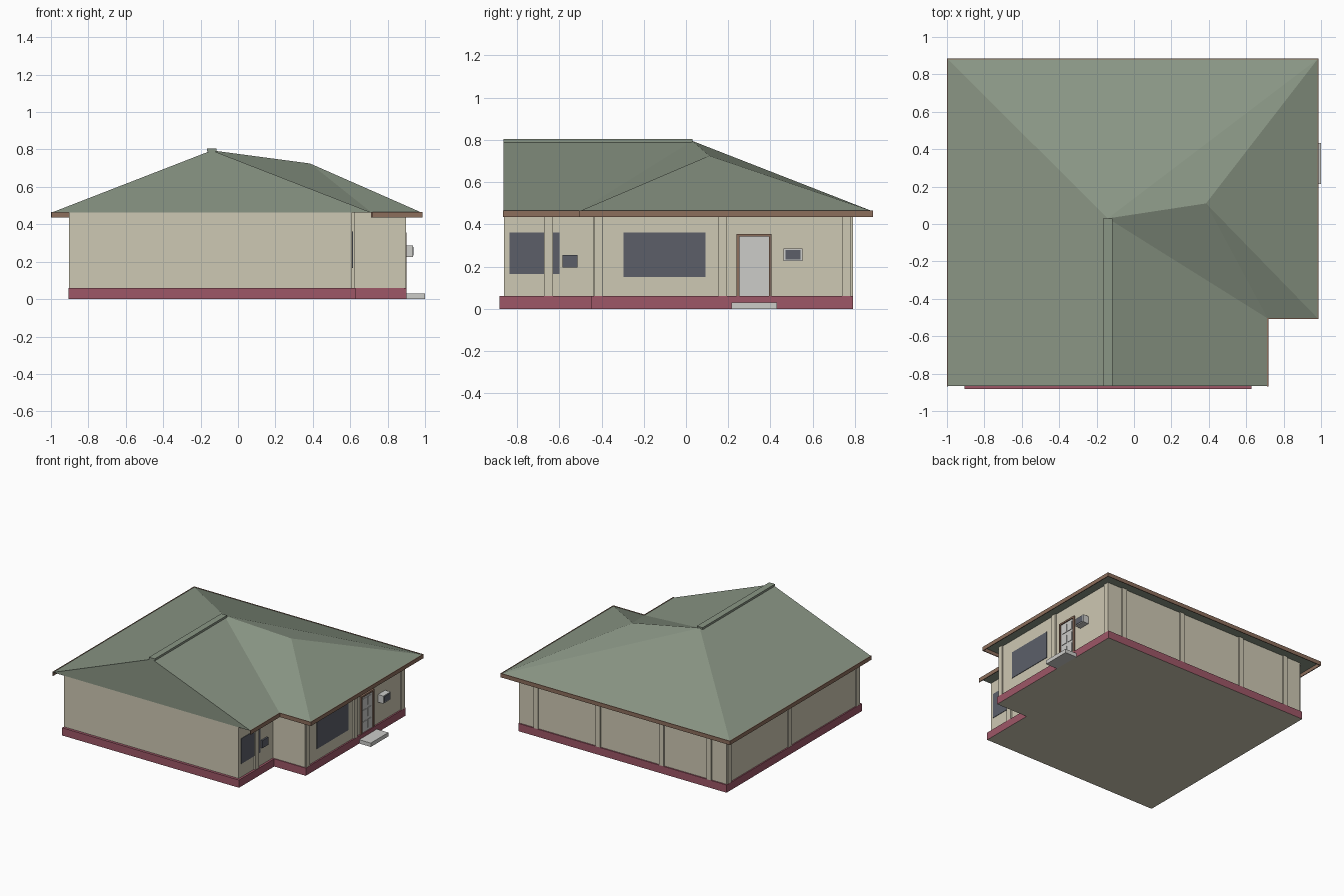
import bpy
import bmesh
from mathutils import Vector

cube = bpy.data.objects.get("Cube")
if cube:
    bpy.data.objects.remove(cube, do_unlink=True)


def material(name, r, g, b):
    def linear(c):
        c /= 255
        return c / 12.92 if c <= 0.04045 else ((c + 0.055) / 1.055) ** 2.4
    colour = (linear(r), linear(g), linear(b), 1)
    mat = bpy.data.materials.new(name)
    mat.diffuse_color = colour
    mat.use_nodes = True
    bsdf = next(n for n in mat.node_tree.nodes if n.type == "BSDF_PRINCIPLED")
    bsdf.inputs["Base Color"].default_value = colour
    bsdf.inputs["Roughness"].default_value = 0.9
    return mat


BEIGE = material("beige render", 206, 200, 179)
MAROON = material("maroon plinth paint", 157, 87, 103)
GREEN = material("sage roof", 138, 150, 133)
BROWN = material("brown timber", 140, 110, 92)
GLASS = material("slate glass", 92, 95, 105)
WHITE = material("pale grey", 204, 204, 201)


def finish(name, bm, *mats):
    bmesh.ops.recalc_face_normals(bm, faces=bm.faces)
    mesh = bpy.data.meshes.new(name)
    bm.to_mesh(mesh)
    bm.free()
    for mat in mats:
        mesh.materials.append(mat)
    obj = bpy.data.objects.new(name, mesh)
    bpy.context.collection.objects.link(obj)
    return obj


def box(name, x, y, z, mat):
    """Box between (low, high) pairs on each axis."""
    bm = bmesh.new()
    bmesh.ops.create_cube(bm, size=1)
    for v in bm.verts:
        v.co = Vector([(a + b) / 2 + c * (b - a)
                       for (a, b), c in zip((x, y, z), v.co)])
    return finish(name, bm, mat)


def prism(name, outline, z0, z1, *mats):
    """Outline in x and y raised from z0 to z1; a second material goes underneath."""
    bm = bmesh.new()
    base = bm.faces.new([bm.verts.new((x, y, z0)) for x, y in outline])
    top = bmesh.ops.extrude_face_region(bm, geom=[base], use_keep_orig=True)
    for v in top["geom"]:
        if isinstance(v, bmesh.types.BMVert):
            v.co.z = z1
    bmesh.ops.recalc_face_normals(bm, faces=bm.faces)
    if len(mats) > 1:
        for f in bm.faces:
            f.material_index = int(f.normal.z < -0.5)
    return finish(name, bm, *mats)


def l_plan(left, right, inner, front, step, back):
    return [(left, back), (left, front), (inner, front),
            (inner, step), (right, step), (right, back)]


# Plinth and walls share an L-shaped plan
PLINTH_TOP, EAVE, WALL_X, WING_X, BACK_Y = 0.06, 0.462, 0.888, 0.61, 0.78
prism("plinth", l_plan(-0.905, 0.9, 0.627, -0.883, -0.447, 0.79),
      0, PLINTH_TOP, MAROON, BEIGE)
prism("walls", l_plan(-0.895, WALL_X, WING_X, -0.862, -0.44, BACK_Y),
      PLINTH_TOP, EAVE, BEIGE)

# Pillars standing proud of the walls
PILLAR = (PLINTH_TOP, EAVE)
for y in (-0.415, 0.175, 0.76):
    box("right_pillar", (WALL_X - 0.01, 0.899), (y - 0.02, y + 0.02), PILLAR, BEIGE)
box("wing_pillar", (WING_X - 0.01, 0.624), (-0.672, -0.63), PILLAR, BEIGE)
for x in (0.75, 0.21, -0.34, -0.75):
    box("back_pillar", (x - 0.02, x + 0.02), (BACK_Y - 0.01, 0.79), PILLAR, BEIGE)
for y in (-0.84, 0.0, 0.75):
    box("side_pillar", (-0.904, -0.88), (y - 0.02, y + 0.02), PILLAR, BEIGE)

# Roof: gable at the front, hips at the back and over the wide part
ridge_front, ridge_back = (-0.14, -0.865, 0.795), (-0.14, 0.03, 0.795)
peak = (0.385, 0.11, 0.725)
plan = l_plan(-0.998, 0.983, 0.715, -0.865, -0.505, 0.883)
back_left, front_left, front_right, valley, hip_front, hip_back = [
    (x, y, EAVE) for x, y in plan]
bm = bmesh.new()
for face in ([ridge_front, front_left, front_right],
             [ridge_front, ridge_back, back_left, front_left],
             [ridge_front, front_right, valley, ridge_back],
             [ridge_back, valley, peak],
             [peak, valley, hip_front],
             [peak, hip_front, hip_back],
             [ridge_back, peak, hip_back],
             [ridge_back, hip_back, back_left],
             [back_left, front_left, front_right, valley, hip_front, hip_back]):
    bm.faces.new([bm.verts.new(p) for p in face])
bmesh.ops.remove_doubles(bm, verts=bm.verts, dist=0.0001)
finish("roof", bm, GREEN)
box("ridge_cap", (-0.165, -0.115), (-0.865, 0.03), (0.788, 0.804), GREEN)

# Fascia boards along every eave but the gable
T = 0.006
ring = plan[2:] + plan[:2]
for (x0, y0), (x1, y1) in zip(ring, ring[1:]):
    box("fascia_board", (min(x0, x1) - T / 2, max(x0, x1) + T / 2),
        (min(y0, y1) - T / 2, max(y0, y1) + T / 2), (0.435, 0.466), BROWN)

# Windows
box("wing_window", (WING_X - 0.004, WING_X + 0.004), (-0.835, -0.6), (0.165, 0.362), GLASS)
box("main_window", (WALL_X - 0.004, WALL_X + 0.004), (-0.295, 0.093), (0.15, 0.362), GLASS)

# Door with frame, raised panels and step
for y in (0.24, 0.392):
    box("door_frame_post", (WALL_X - 0.01, 0.9), (y, y + 0.013), (PLINTH_TOP, 0.355), BROWN)
box("door_frame_head", (WALL_X - 0.01, 0.9), (0.24, 0.405), (0.342, 0.355), BROWN)
box("door", (WALL_X - 0.01, 0.892), (0.253, 0.392), (PLINTH_TOP, 0.342), WHITE)
for y in (0.27, 0.329):
    for z in (0.08, 0.17, 0.26):
        box("door_panel", (0.89, 0.896), (y, y + 0.046), (z, z + 0.066), WHITE)
box("door_step", (0.898, 1.0), (0.215, 0.432), (0, 0.03), WHITE)

# Wall units
box("cooling_unit", (WALL_X - 0.01, 0.935), (0.463, 0.552), (0.226, 0.286), WHITE)
box("cooling_unit_grille", (0.934, 0.938), (0.472, 0.543), (0.234, 0.279), GLASS)
box("meter_box", (WING_X - 0.01, 0.623), (-0.585, -0.515), (0.195, 0.255), GLASS)
